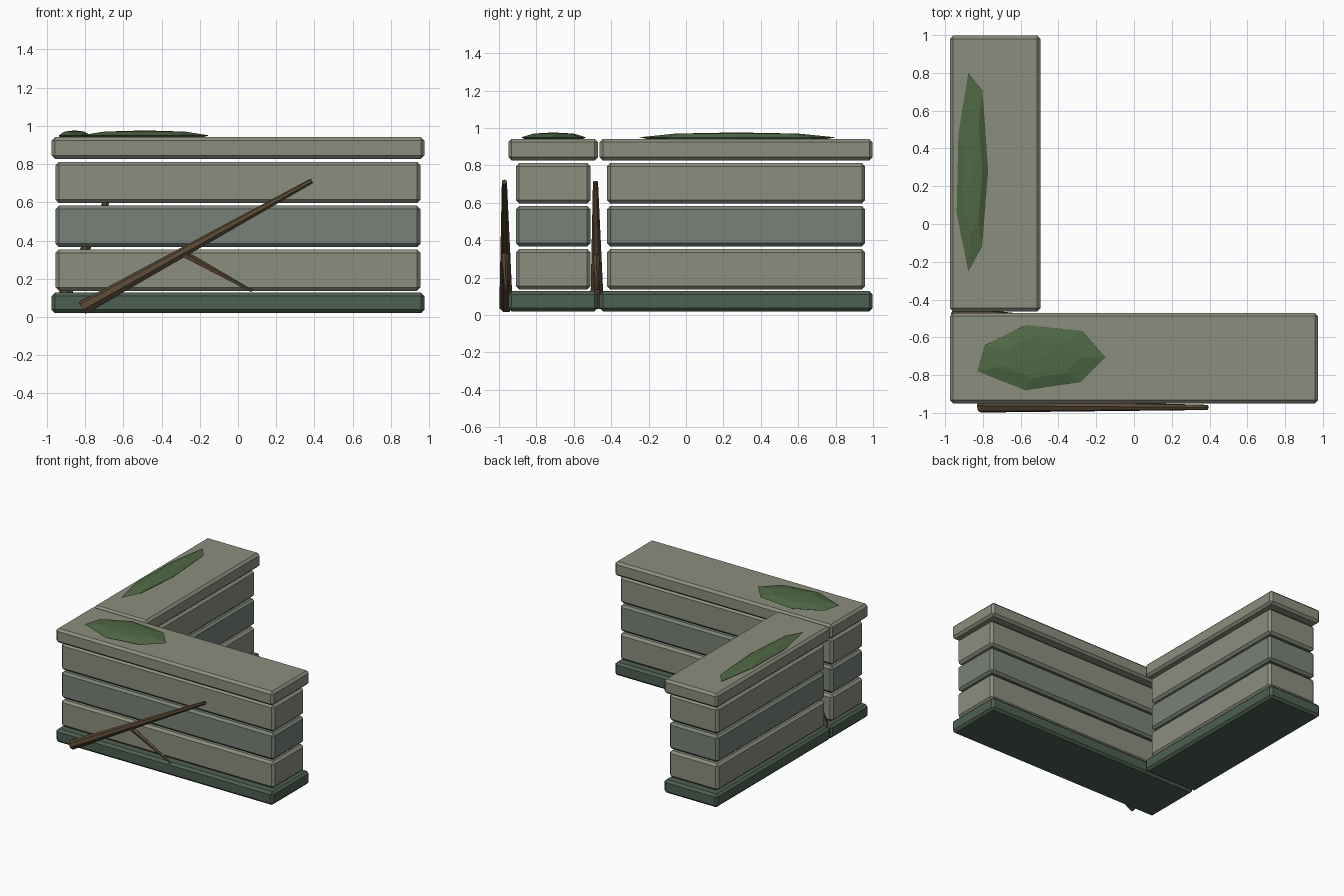
import bpy, bmesh
from mathutils import Vector

if "Cube" in bpy.data.objects:
    bpy.data.objects.remove(bpy.data.objects["Cube"])


def material(name, rgb):
    m = bpy.data.materials.new(name)
    m.diffuse_color = (*rgb, 1)
    m.use_nodes = True
    m.node_tree.nodes["Principled BSDF"].inputs["Base Color"].default_value = m.diffuse_color
    return m


STONE = material("stone", (0.26, 0.27, 0.21))
DAMP_STONE = material("damp_stone", (0.19, 0.22, 0.19))
BASE = material("mossy_base", (0.075, 0.115, 0.085))
MOSS = material("moss", (0.08, 0.14, 0.06))
ROOT = material("root", (0.10, 0.065, 0.035))


def finish(name, bm, mat):
    bmesh.ops.recalc_face_normals(bm, faces=bm.faces)
    me = bpy.data.meshes.new(name)
    bm.to_mesh(me)
    bm.free()
    me.materials.append(mat)
    ob = bpy.data.objects.new(name, me)
    bpy.context.collection.objects.link(ob)
    return ob


def block(name, x0, x1, y0, y1, z0, z1, mat):
    bm = bmesh.new()
    bmesh.ops.create_cube(bm, size=1)
    for v in bm.verts:
        v.co = Vector(((x0 + x1) / 2 + v.co.x * (x1 - x0),
                       (y0 + y1) / 2 + v.co.y * (y1 - y0),
                       (z0 + z1) / 2 + v.co.z * (z1 - z0)))
    ob = finish(name, bm, mat)
    bev = ob.modifiers.new("chamfer", 'BEVEL')
    bev.width = 0.018
    bev.segments = 1


def tapered_stick(name, a, b, r0, r1, sides=7):
    a, b = Vector(a), Vector(b)
    d = b - a
    bm = bmesh.new()
    bmesh.ops.create_cone(bm, cap_ends=True, segments=sides,
                          radius1=r0, radius2=r1, depth=d.length)
    q = d.to_track_quat('Z', 'Y')
    for v in bm.verts:
        v.co = q @ v.co + (a + b) / 2
    finish(name, bm, ROOT)


# Moss outline relative to a wall, as fractions of its half length and half depth
MOSS_OUTLINE = [(-0.85, -0.29), (-0.81, 0.29), (-0.59, 0.73), (-0.28, 0.60),
                (-0.155, 0.02), (-0.29, -0.53), (-0.59, -0.71)]
MOSS_CENTRE = (-0.50, 0.0)


def moss_patch(name, place):
    bm = bmesh.new()
    rings = []
    for scale, z in ((0.85, 0.935), (1.0, 0.950), (0.62, 0.970)):
        ring = []
        for u, v in MOSS_OUTLINE:
            x, y = place(MOSS_CENTRE[0] + (u - MOSS_CENTRE[0]) * scale, v * scale)
            ring.append(bm.verts.new((x, y, z)))
        rings.append(ring)
    n = len(MOSS_OUTLINE)
    for lo, hi in zip(rings, rings[1:]):
        for i in range(n):
            j = (i + 1) % n
            bm.faces.new((lo[i], lo[j], hi[j], hi[i]))
    bm.faces.new(rings[0])
    apex = bm.verts.new((*place(*MOSS_CENTRE), 0.976))
    for i in range(n):
        bm.faces.new((rings[2][i], rings[2][(i + 1) % n], apex))
    finish(name, bm, MOSS)


def wall(name, x0, x1, y0, y1):
    cx, cy, hx, hy = (x0 + x1) / 2, (y0 + y1) / 2, (x1 - x0) / 2, (y1 - y0) / 2

    def place(u, v):
        return cx + u * hx, cy + v * hy

    # Base, three open-jointed courses and cap
    block(name + "_base", x0, x1, y0, y1, 0.02, 0.127, BASE)
    for i, mat in enumerate((STONE, DAMP_STONE, STONE)):
        z = 0.137 + i * 0.2295
        block(f"{name}_course_{i + 1}", x0 + 0.02, x1 - 0.02,
              y0 + 0.04, y1 - 0.04, z, z + 0.216, mat)
    block(name + "_cap", x0, x1, y0, y1, 0.827, 0.942, STONE)
    moss_patch(name + "_moss", place)

    # Root with a side branch on the wall's front face
    def pt(u, dy, z):
        return (cx + u * hx, y0 + dy, z)
    tapered_stick(name + "_root", pt(-0.835, -0.012, 0.045),
                  pt(0.397, -0.021, 0.712), 0.037, 0.014)
    tapered_stick(name + "_root_branch", pt(-0.30, -0.018, 0.335),
                  pt(0.075, -0.012, 0.135), 0.02, 0.008, 5)


wall("front_wall", -0.975, 0.975, -0.95, -0.47)
wall("side_wall", -0.975, -0.495, -0.463, 0.998)
